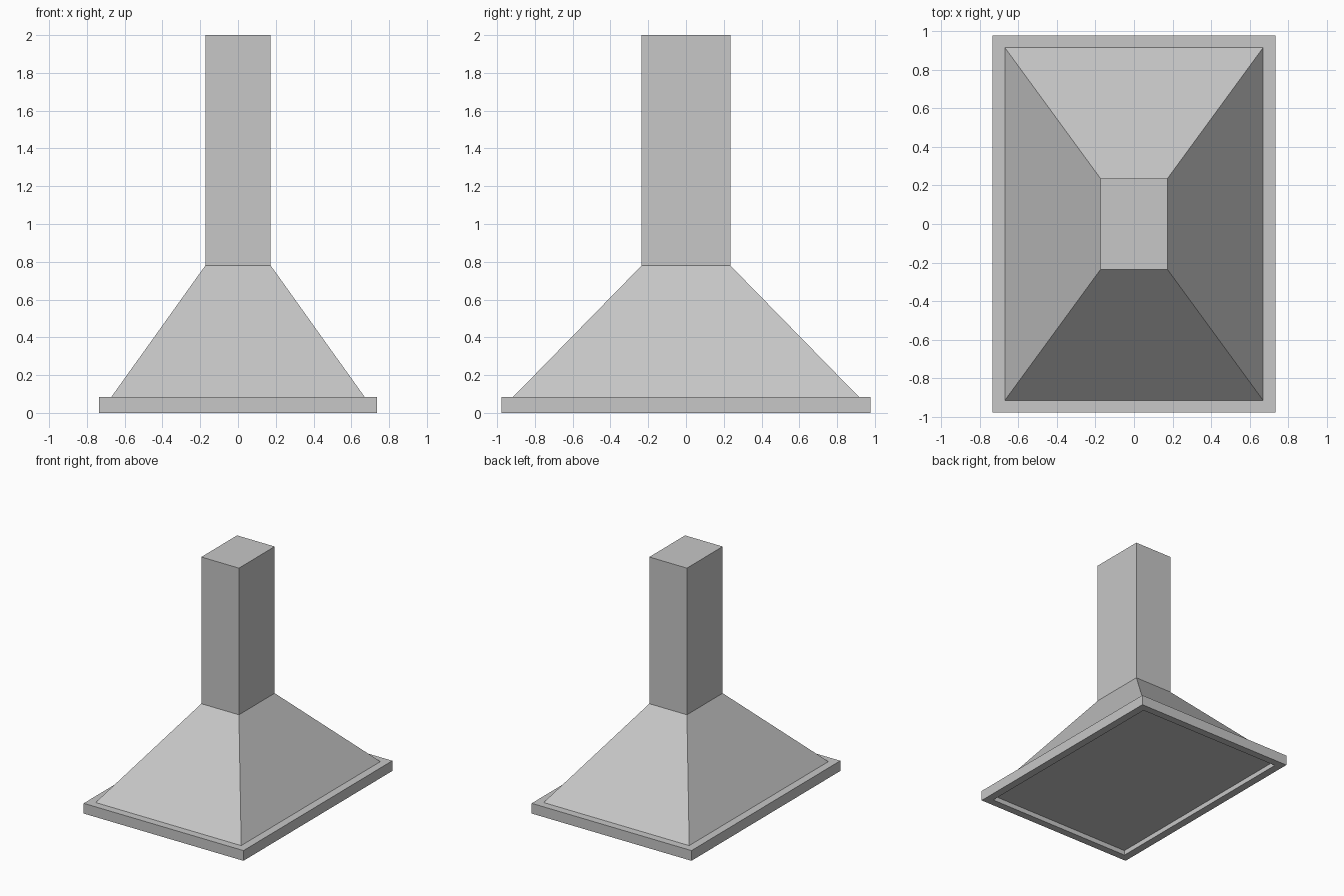
import bpy
import bmesh

default = bpy.data.objects.get("Cube")
if default:
    bpy.data.objects.remove(default, do_unlink=True)

# Brushed metal, one flat colour
steel = bpy.data.materials.new("grey steel")
steel.use_nodes = True
colour = (0.57, 0.57, 0.57, 1)
steel.diffuse_color = colour
steel.node_tree.nodes["Principled BSDF"].inputs["Base Color"].default_value = colour


def loft(name, sections, cap_start=False, cap_end=False):
    """Join rectangular sections (half width, half depth, height) in order."""
    bm = bmesh.new()
    rings = [[bm.verts.new((sx * w, sy * d, z))
              for sx, sy in ((-1, -1), (1, -1), (1, 1), (-1, 1))]
             for w, d, z in sections]
    for low, high in zip(rings, rings[1:]):
        for i in range(4):
            j = (i + 1) % 4
            bm.faces.new((low[i], low[j], high[j], high[i]))
    if cap_start:
        bm.faces.new(rings[0][::-1])
    if cap_end:
        bm.faces.new(rings[-1])
    mesh = bpy.data.meshes.new(name)
    bm.to_mesh(mesh)
    bm.free()
    mesh.materials.append(steel)
    obj = bpy.data.objects.new(name, mesh)
    bpy.context.collection.objects.link(obj)
    return obj


# Shared joints between the parts
flue = (0.173, 0.235)
canopy_foot = (0.67, 0.915)
rim = (0.735, 0.978)
rim_top, neck, top, recess = 0.085, 0.78, 2.0, 0.04

# Base tray: recessed underside panel, bottom lip, outer band, top ledge
loft("base_rim", [(*canopy_foot, recess), (*canopy_foot, 0), (*rim, 0),
                  (*rim, rim_top), (*canopy_foot, rim_top)], cap_start=True)

# Sloping canopy and upright duct
loft("canopy", [(*canopy_foot, rim_top), (*flue, neck)])
loft("chimney_duct", [(*flue, neck), (*flue, top)], cap_end=True)
